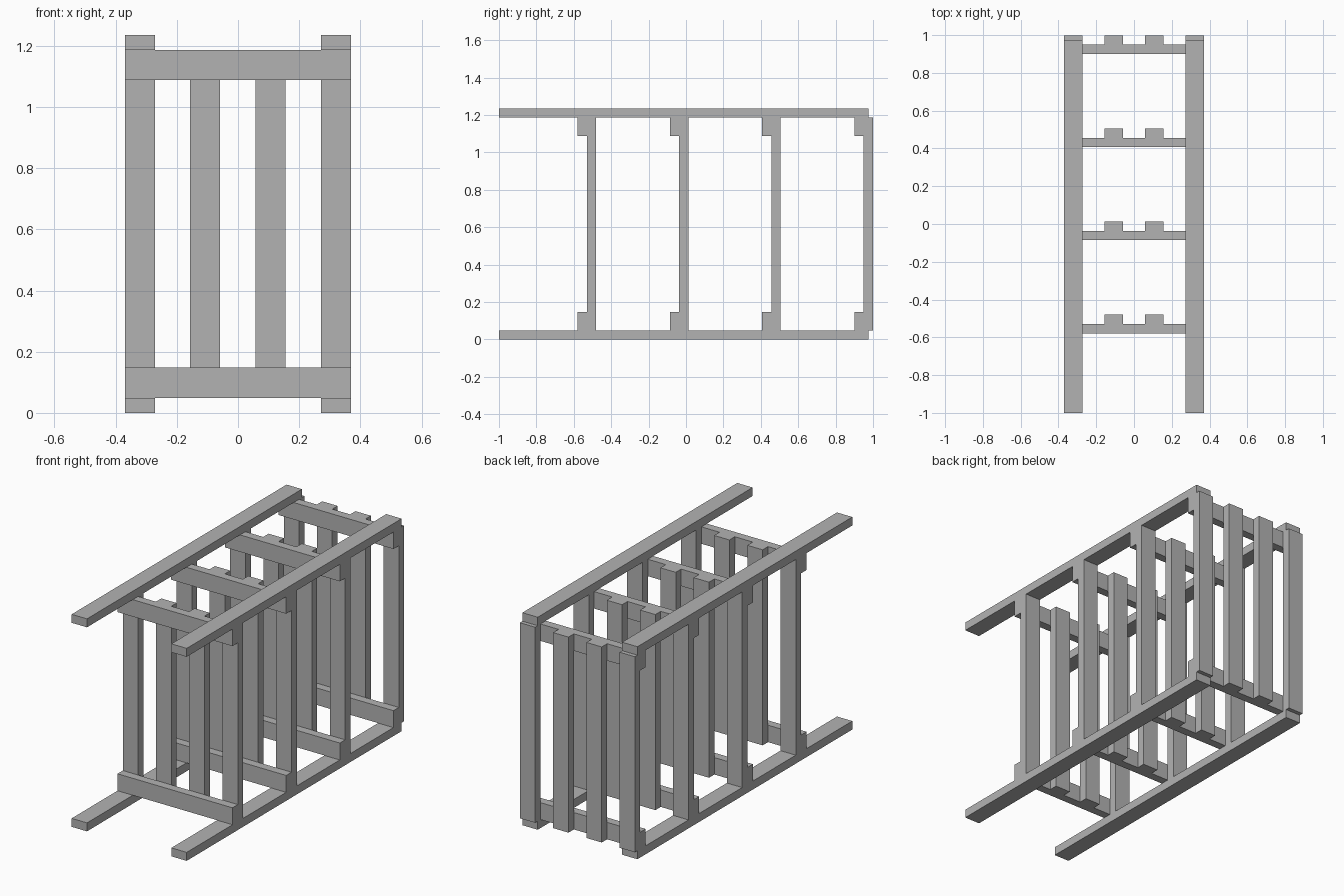
import bpy
import bmesh
from mathutils import Matrix, Vector

cube = bpy.data.objects.get("Cube")
if cube:
    bpy.data.objects.remove(cube, do_unlink=True)

GREY = (0.45, 0.45, 0.45, 1)
mat = bpy.data.materials.new("plain grey")
mat.use_nodes = True
mat.diffuse_color = GREY
mat.node_tree.nodes["Principled BSDF"].inputs["Base Color"].default_value = GREY


def board(name, low, high):
    """Rectangular board between two opposite corners."""
    low, high = Vector(low), Vector(high)
    bm = bmesh.new()
    bmesh.ops.create_cube(bm, size=1, matrix=Matrix.Translation((low + high) / 2)
                          @ Matrix.Diagonal((high - low).to_4d()))
    mesh = bpy.data.meshes.new(name)
    bm.to_mesh(mesh)
    bm.free()
    mesh.materials.append(mat)
    obj = bpy.data.objects.new(name, mesh)
    bpy.context.collection.objects.link(obj)


THICK = 0.0493      # board thickness
WIDE = 0.0985       # board width
HALF = 0.37         # half the overall width
TOP = 1.236         # overall height
PITCH = 0.493       # distance between frames
FIRST = -0.579      # front of the first frame

# Long rails along the four edges
for side, x in (("right", -HALF), ("left", HALF - WIDE)):
    for level, z in (("lower", 0), ("upper", TOP - THICK)):
        board(f"{level}_{side}_rail", (x, -1, z), (x + WIDE, 0.975, z + THICK))

# Four slatted frames: two crossbars with four slats behind them
slats = {"right_post": -HALF, "right_slat": -0.157,
         "left_slat": 0.057, "left_post": HALF - WIDE}
for i in range(4):
    y = FIRST + i * PITCH
    for level, z in (("lower", THICK), ("upper", TOP - THICK - WIDE)):
        board(f"{level}_crossbar_{i + 1}", (-HALF, y, z), (HALF, y + THICK, z + WIDE))
    for name, x in slats.items():
        board(f"{name}_{i + 1}", (x, y + THICK, THICK),
              (x + WIDE, y + 2 * THICK, TOP - THICK))
